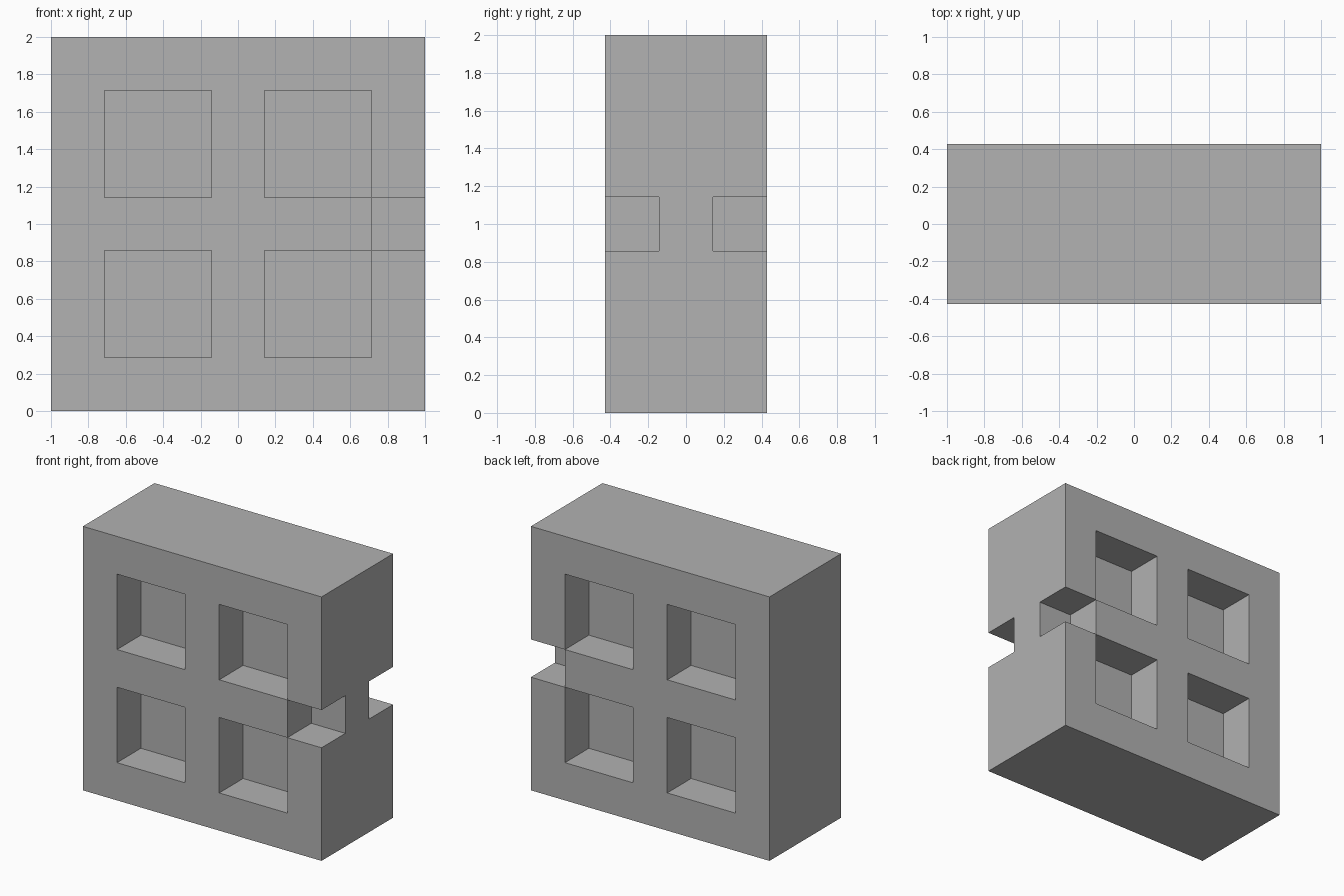
import bpy
import bmesh

cube = bpy.data.objects.get("Cube")
if cube:
    bpy.data.objects.remove(cube, do_unlink=True)

# One flat grey for the whole block
grey = bpy.data.materials.new("grey")
grey.use_nodes = True
colour = (0.445, 0.445, 0.445, 1)
grey.diffuse_color = colour
grey.node_tree.nodes["Principled BSDF"].inputs["Base Color"].default_value = colour

# The block is laid out on a grid of sevenths
UNIT = 1 / 7
LINES = (
    [-7, -5, -1, 1, 5, 7],   # x
    [-3, -1, 1, 3],          # y
    [0, 2, 6, 8, 12, 14],    # z
)


def solid(i, j, k):
    """True where the grid cell is filled."""
    cell = (i, j, k)
    if any(c < 0 or c >= len(l) - 1 for c, l in zip(cell, LINES)):
        return False
    if j == 1:                                # middle web
        return True
    window = i in (1, 3) and k in (1, 3)      # four pockets, front and back
    notch = i == 4 and k == 2                 # side notches
    return not (window or notch)


bm = bmesh.new()
verts = {}


def vert(index):
    if index not in verts:
        verts[index] = bm.verts.new([l[n] * UNIT for l, n in zip(LINES, index)])
    return verts[index]


# Skin every filled cell wherever it meets an empty one
for i in range(5):
    for j in range(3):
        for k in range(5):
            if not solid(i, j, k):
                continue
            for axis in range(3):
                u, v = (axis + 1) % 3, (axis + 2) % 3
                for side in (0, 1):
                    neighbour = [i, j, k]
                    neighbour[axis] += 2 * side - 1
                    if solid(*neighbour):
                        continue
                    ring = []
                    for du, dv in ((0, 0), (1, 0), (1, 1), (0, 1)):
                        corner = [i, j, k]
                        corner[axis] += side
                        corner[u] += du
                        corner[v] += dv
                        ring.append(vert(tuple(corner)))
                    bm.faces.new(ring if side else ring[::-1])

mesh = bpy.data.meshes.new("windowed_block")
bm.to_mesh(mesh)
bm.free()
mesh.materials.append(grey)
block = bpy.data.objects.new("windowed_block", mesh)
bpy.context.collection.objects.link(block)
